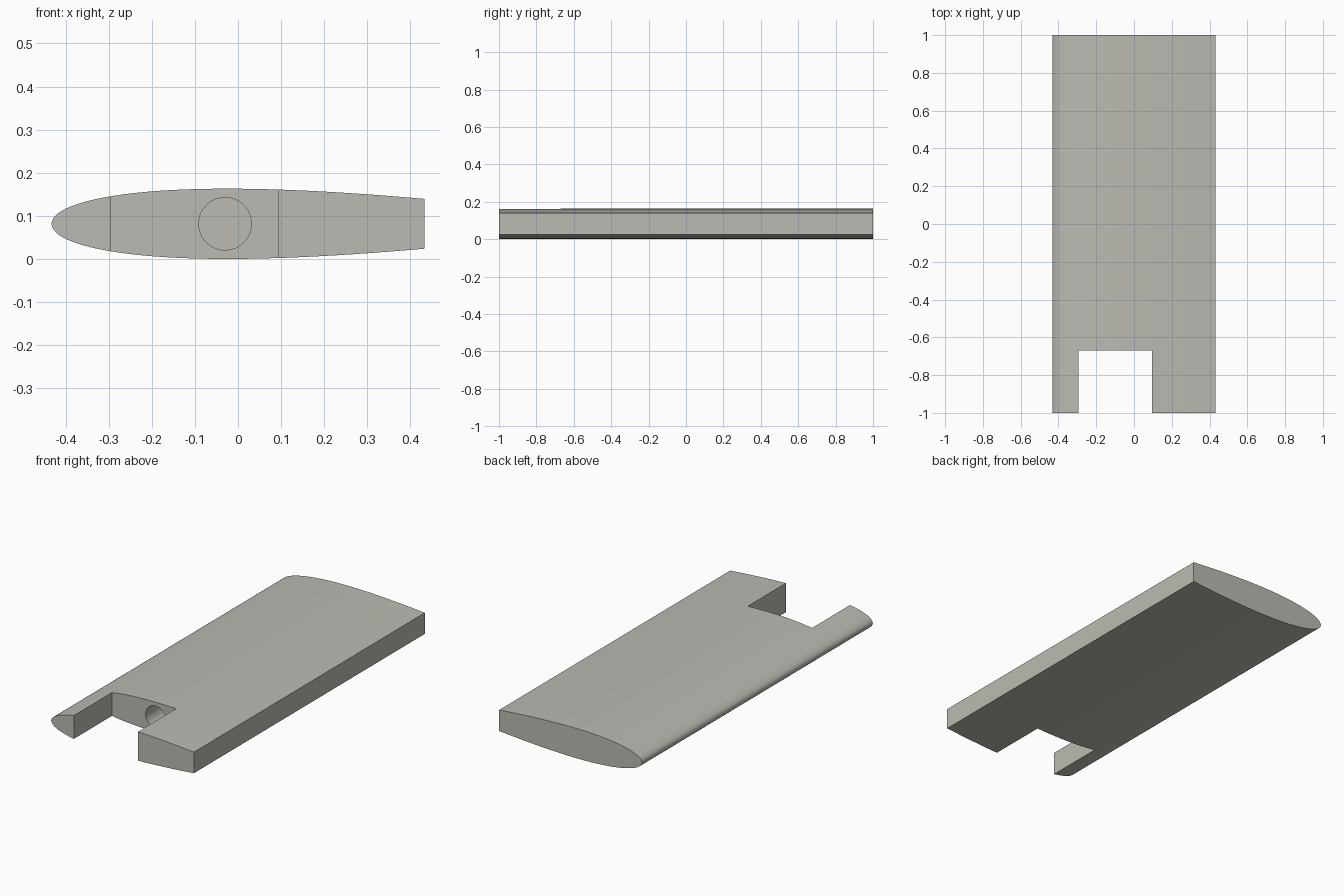
import bpy, bmesh, math

if "Cube" in bpy.data.objects:
    bpy.data.objects.remove(bpy.data.objects["Cube"])

HALF_WIDTH, HALF_SPAN, HALF_THICK = 0.4325, 1.0, 0.0815
CHORD = 1.36      # full chord of the foil before its tail is cut off
STEPS = 40

grey = bpy.data.materials.new("warm_grey")
COLOUR = (0.5, 0.49, 0.445, 1)
grey.use_nodes = True
grey.diffuse_color = COLOUR
grey.node_tree.nodes["Principled BSDF"].inputs["Base Color"].default_value = COLOUR


def foil_height(u):
    """Half thickness of a symmetric foil at distance u behind the nose."""
    t = u / CHORD
    shape = 0.2969 * t ** 0.5 - 0.126 * t - 0.3516 * t ** 2 + 0.2843 * t ** 3 - 0.1015 * t ** 4
    return HALF_THICK * shape / 0.1


def cut(target, cutter):
    cutter.hide_render = True
    mod = target.modifiers.new("cut", "BOOLEAN")
    mod.operation = "DIFFERENCE"
    mod.solver = "EXACT"
    mod.object = cutter
    bpy.context.view_layer.objects.active = target
    bpy.ops.object.modifier_apply(modifier=mod.name)
    bpy.data.objects.remove(cutter)


# Foil body: blunt-tailed profile, points bunched at the nose, extruded along y
us = [2 * HALF_WIDTH * (i / STEPS) ** 2 for i in range(STEPS + 1)]
upper = [(u - HALF_WIDTH, HALF_THICK + foil_height(u)) for u in us]
lower = [(x, 2 * HALF_THICK - z) for x, z in reversed(upper[1:])]
bm = bmesh.new()
end = bm.faces.new([bm.verts.new((x, -HALF_SPAN, z)) for x, z in upper + lower])
sweep = bmesh.ops.extrude_face_region(bm, geom=[end], use_keep_orig=True)
tip = [v for v in sweep["geom"] if isinstance(v, bmesh.types.BMVert)]
bmesh.ops.translate(bm, verts=tip, vec=(0, 2 * HALF_SPAN, 0))
bmesh.ops.recalc_face_normals(bm, faces=bm.faces)
mesh = bpy.data.meshes.new("foil_body")
bm.to_mesh(mesh)
bm.free()
mesh.materials.append(grey)
body = bpy.data.objects.new("foil_body", mesh)
bpy.context.collection.objects.link(body)

# Rectangular notch in the front end
LEFT, RIGHT, WALL = -0.295, 0.094, -0.67
bpy.ops.mesh.primitive_cube_add(size=1, location=((LEFT + RIGHT) / 2, WALL - 0.5, HALF_THICK))
notch = bpy.context.object
notch.name = "notch_cutter"
notch.scale = (RIGHT - LEFT, 1, 1)
notch.data.materials.append(grey)
cut(body, notch)

# Blind round socket in the notch wall
bpy.ops.mesh.primitive_cylinder_add(vertices=64, radius=0.061, depth=0.8,
                                    location=(-0.03, WALL, HALF_THICK),
                                    rotation=(math.pi / 2, 0, 0))
socket = bpy.context.object
socket.name = "socket_cutter"
socket.data.materials.append(grey)
cut(body, socket)

# Smooth skin with crisp edges
bpy.ops.object.select_all(action="DESELECT")
body.select_set(True)
bpy.context.view_layer.objects.active = body
bpy.ops.object.shade_smooth_by_angle(angle=math.radians(30))
